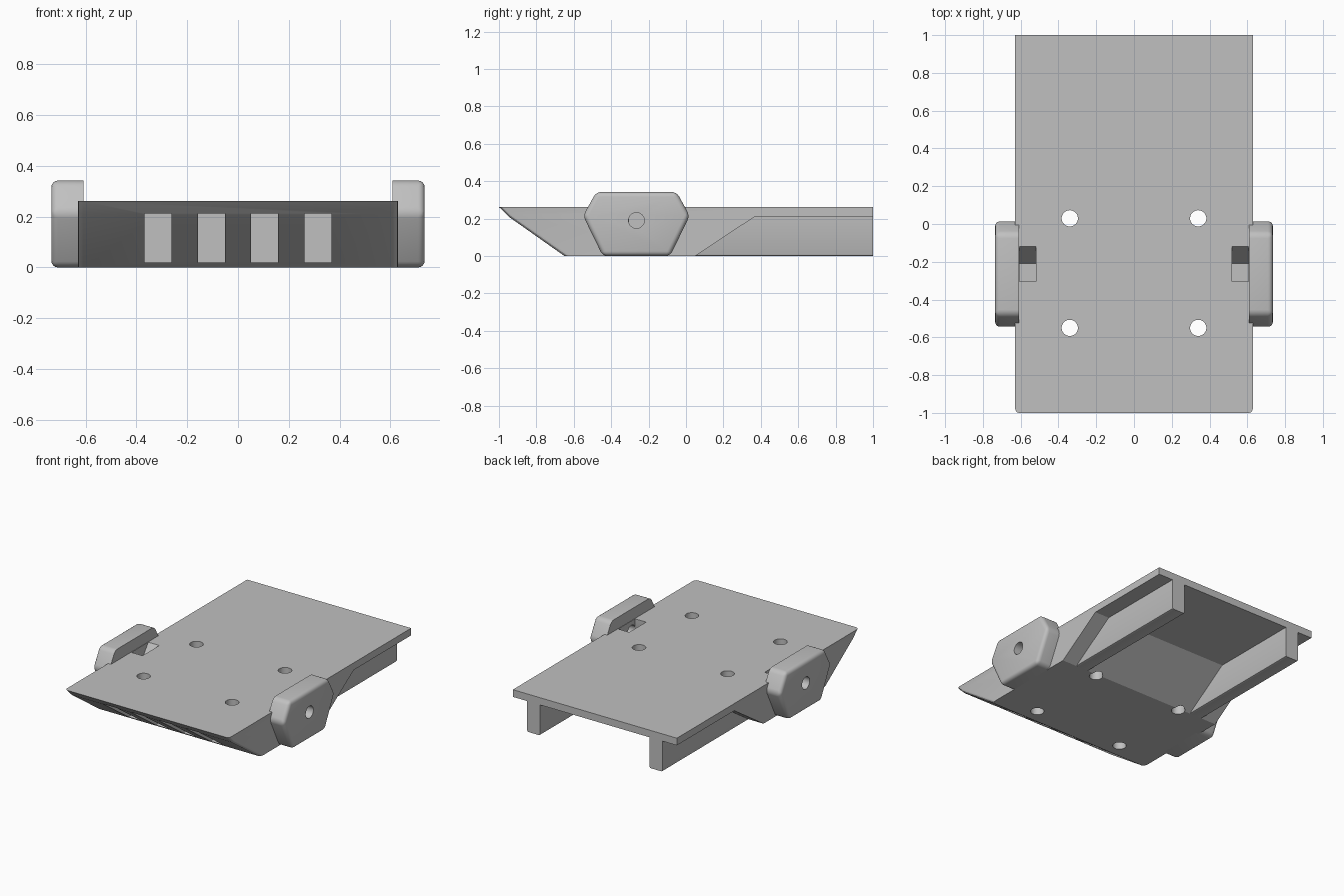
import bpy, bmesh, math
from mathutils import Matrix

old = bpy.data.objects.get("Cube")
if old:
    bpy.data.objects.remove(old, do_unlink=True)

grey = bpy.data.materials.new("plain grey")
grey.use_nodes = True
COLOUR = (0.53, 0.53, 0.53, 1)
grey.diffuse_color = COLOUR
grey.node_tree.nodes["Principled BSDF"].inputs["Base Color"].default_value = COLOUR


def make_object(name, bm):
    bmesh.ops.recalc_face_normals(bm, faces=bm.faces)
    mesh = bpy.data.meshes.new(name)
    bm.to_mesh(mesh)
    bm.free()
    mesh.materials.append(grey)
    obj = bpy.data.objects.new(name, mesh)
    bpy.context.collection.objects.link(obj)
    return obj


def extrude_x(name, profile, x0, x1, bevel=0, segments=3, rule=None):
    """Extrude a (y, z) profile along x, bevelling the edges the rule picks."""
    bm = bmesh.new()
    face = bm.faces.new([bm.verts.new((x0, y, z)) for y, z in profile])
    result = bmesh.ops.extrude_face_region(bm, geom=[face])
    for v in result["geom"]:
        if isinstance(v, bmesh.types.BMVert):
            v.co.x = x1
    if rule:
        edges = [e for e in bm.edges if rule(*[v.co for v in e.verts])]
        bmesh.ops.bevel(bm, geom=edges, offset=bevel, segments=segments,
                        profile=0.5, affect='EDGES')
    return make_object(name, bm)


def rectangle(y0, y1, z0, z1):
    return [(y0, z0), (y1, z0), (y1, z1), (y0, z1)]


def cylinder(name, centre, radius, depth, along_x=False):
    bm = bmesh.new()
    turn = Matrix.Rotation(math.pi / 2, 4, 'Y') if along_x else Matrix()
    bmesh.ops.create_cone(bm, cap_ends=True, segments=40, radius1=radius,
                          radius2=radius, depth=depth,
                          matrix=Matrix.Translation(centre) @ turn)
    return make_object(name, bm)


def activate(obj):
    bpy.ops.object.select_all(action='DESELECT')
    obj.select_set(True)
    bpy.context.view_layer.objects.active = obj


def cut(obj, cutters):
    activate(obj)
    for cutter in cutters:
        mod = obj.modifiers.new("cut", 'BOOLEAN')
        mod.operation = 'DIFFERENCE'
        mod.solver = 'EXACT'
        mod.object = cutter
        bpy.ops.object.modifier_apply(modifier=mod.name)


# Deck with its wedge nose and ramped underside
HALF = 0.63
deck = extrude_x("deck", [(-1, 0.262), (1, 0.262), (1, 0.212), (0.37, 0.212),
                          (0.05, 0), (-0.65, 0), (-0.945, 0.208)],
                 -HALF, HALF, 0.02, 3,
                 lambda a, b: abs(a.x - b.x) < 0.01 and max(a.y, b.y) < -0.6
                 and abs(a.y - b.y) > 0.01)

cutters = []
# Vertical bolt holes
for x in (-0.34, 0.34):
    for y in (0.03, -0.55):
        cutters.append(cylinder("bolt_hole_cutter", (x, y, 0.15), 0.043, 0.6))
# Rectangular pockets in the nose
for x in (-0.315, -0.105, 0.105, 0.315):
    cutters.append(extrude_x("pocket_cutter", rectangle(-1.1, -0.615, 0.02, 0.213),
                             x - 0.053, x + 0.053))
# Ramped nut slots and the cross holes leading to them
cross_holes = []
for side in (-1, 1):
    cutters.append(extrude_x("nut_slot_cutter",
                             [(-0.305, 0.14), (-0.21, 0.14), (-0.12, 0.262),
                              (-0.12, 0.3), (-0.305, 0.3)],
                             side * 0.52, side * 0.605))
    cross_holes.append(cylinder("cross_hole_cutter", (side * 0.7, -0.265, 0.19),
                                0.042, 0.34, along_x=True))
cut(deck, cutters + cross_holes)

parts = [deck]
for side, label in ((1, "left"), (-1, "right")):
    # Hexagonal side lug, rounded on its outer rim
    lug = extrude_x(label + "_side_lug",
                    [(-0.55, 0.215), (-0.48, 0.342), (-0.05, 0.342),
                     (0.02, 0.215), (-0.085, 0), (-0.445, 0)],
                    side * 0.608, side * 0.735, 0.026, 4,
                    lambda a, b: max(abs(a.x), abs(b.x)) > 0.7)
    cut(lug, cross_holes)
    # Support rail under the rear of the deck
    rail = extrude_x(label + "_rail", rectangle(0, 1, 0, 0.23),
                     side * 0.42, side * 0.52, 0.01, 2,
                     lambda a, b: max(a.z, b.z) < 0.01 and abs(a.y - b.y) > 0.5)
    parts += [lug, rail]

for cutter in cutters + cross_holes:
    bpy.data.objects.remove(cutter, do_unlink=True)

for part in parts:
    activate(part)
    bpy.ops.object.shade_smooth_by_angle(angle=math.radians(30))
